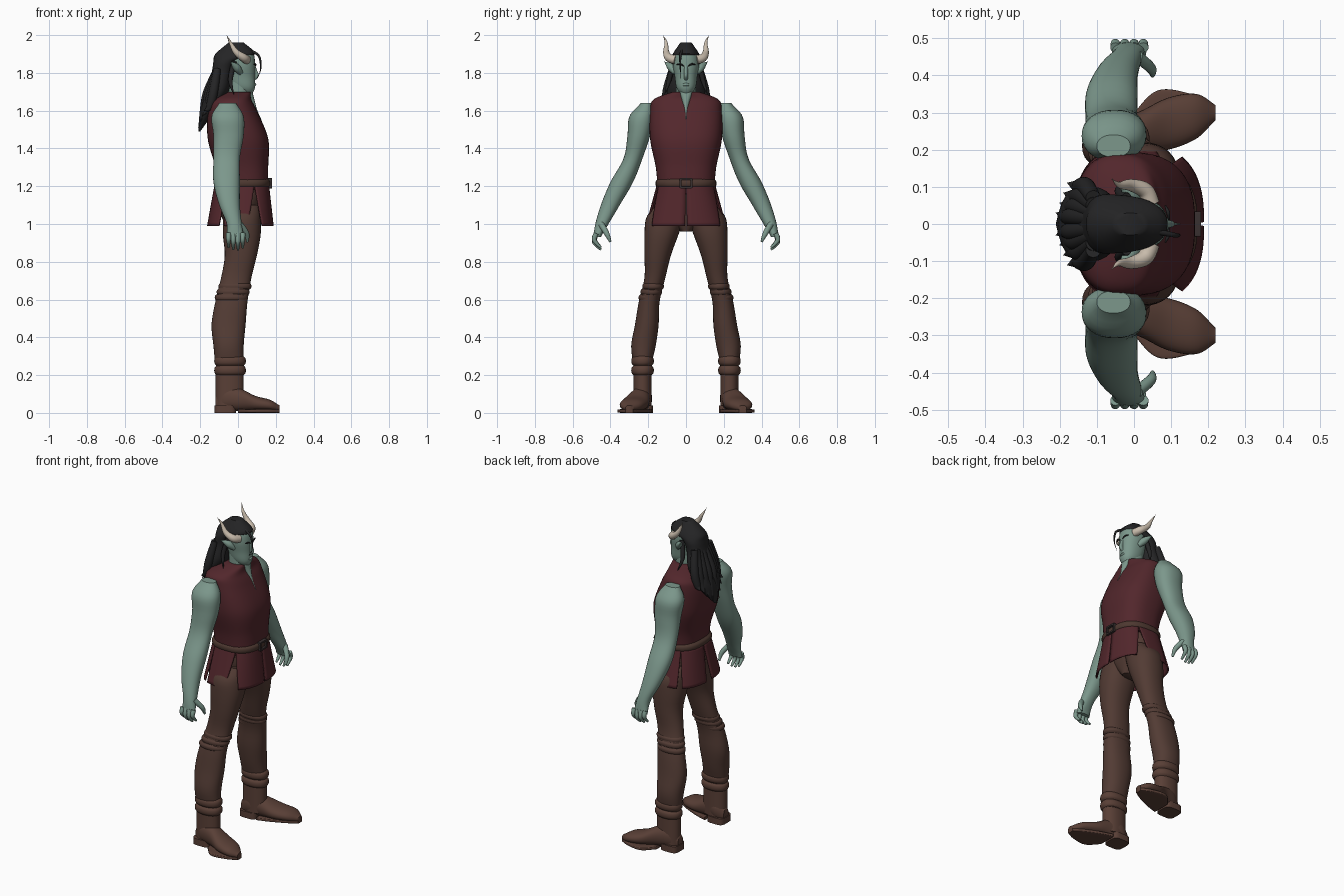
import bpy, bmesh, math
from mathutils import Vector

cube = bpy.data.objects.get("Cube")
if cube:
    bpy.data.objects.remove(cube)


def material(name, *rgb):
    made = bpy.data.materials.new(name)
    made.use_nodes = True
    made.diffuse_color = (*rgb, 1)
    shader = made.node_tree.nodes["Principled BSDF"]
    shader.inputs["Base Color"].default_value = (*rgb, 1)
    return made


skin = material("sage_skin", .2, .31, .26)
cloth = material("maroon_cloth", .085, .02, .025)
trouser = material("brown_trouser", .085, .044, .034)
leather = material("boot_leather", .1, .05, .037)
strap = material("belt_leather", .075, .04, .03)
black = material("black_hair", .018, .018, .019)
bone = material("pale_horn", .58, .5, .41)
metal = material("dark_metal", .04, .03, .03)


def along(values, t):
    """Smooth value at t (0 to 1) through evenly spaced knots; a single number is constant."""
    if not isinstance(values, tuple):
        return values
    last = len(values) - 1
    i = min(int(t * last), last - 1)
    u = t * last - i
    before, start, end, after = (values[max(0, min(last, i + k))] for k in (-1, 0, 1, 2))
    curve = 2 * before - 5 * start + 4 * end - after
    twist = 3 * (start - end) + after - before
    return start + u / 2 * (end - before + u * (curve + u * twist))


def finish(name, bm, mat):
    bmesh.ops.recalc_face_normals(bm, faces=bm.faces)
    mesh = bpy.data.meshes.new(name)
    bm.to_mesh(mesh)
    bm.free()
    mesh.materials.append(mat)
    part = bpy.data.objects.new(name, mesh)
    bpy.context.collection.objects.link(part)
    bpy.ops.object.select_all(action='DESELECT')
    bpy.context.view_layer.objects.active = part
    part.select_set(True)
    bpy.ops.object.shade_smooth_by_angle(angle=math.radians(50))
    return part


def join_rings(name, mat, rings):
    bm = bmesh.new()
    loops = [[bm.verts.new(point) for point in ring] for ring in rings]
    for low, high in zip(loops, loops[1:]):
        for i in range(len(low)):
            bm.faces.new((low[i - 1], low[i], high[i], high[i - 1]))
    bm.faces.new(loops[0])
    bm.faces.new(loops[-1])
    return finish(name, bm, mat)


def oval(low, high, inner, outer, angle, power):
    def squared(value):
        return math.copysign(abs(value) ** (2 / power), value) / 2
    return ((low + high) / 2 + (high - low) * squared(math.cos(angle)),
            (inner + outer) / 2 + (outer - inner) * squared(math.sin(angle)))


def loft(name, mat, span, front, back, outer, inner=None, side=1, power=2.2, axis="z", count=32):
    """Stack of ovals. Along x, front and back become the top and bottom edges."""
    rings = []
    for step in range(count + 1):
        t = step / count
        place, wide = along(span, t), along(outer, t)
        narrow = -wide if inner is None else along(inner, t)
        ring = []
        for i in range(count):
            p, y = oval(along(back, t), along(front, t), narrow, wide, math.tau * i / count, power)
            ring.append((p, y * side, place) if axis == "z" else (place, y * side, p))
        rings.append(ring)
    return join_rings(name, mat, rings)


def band(name, mat, z, half, front, back, outer, inner=None, side=1, power=2.2):
    """Rounded ring of material wrapped around a limb or the waist."""
    def rounded(edge, way):
        return (edge - way * half / 2, edge, edge, edge - way * half / 2)
    loft(name, mat, (z - half, z + half), rounded(front, 1), rounded(back, -1), rounded(outer, 1),
         None if inner is None else rounded(inner, -1), side, power)


def strand(name, mat, radius, *path, side=1, count=20):
    """Tapered tube through the path points."""
    x, y, z = (tuple(values) for values in zip(*path))
    points = [Vector((along(x, i / count), along(y, i / count) * side, along(z, i / count)))
              for i in range(count + 1)]
    rings = []
    for i, point in enumerate(points):
        heading = points[min(i + 1, count)] - points[max(i - 1, 0)]
        u = heading.cross(Vector((.3, 1, .1))).normalized()
        v = heading.cross(u).normalized()
        size = max(along(radius, i / count), .001)
        turns = [math.tau * k / count for k in range(count)]
        rings.append([point + size * (u * math.cos(a) + v * math.sin(a)) for a in turns])
    return join_rings(name, mat, rings)


def skirt_panel(name, side, top, bottom):
    """Flared cloth panel between two pairs of angles around the waist."""
    bm = bmesh.new()
    count = 12
    rows = []
    for j in range(count + 1):
        drop = j / count
        start, end = (a + (b - a) * drop for a, b in zip(top, bottom))
        wide = .15 + .06 * drop
        row = []
        for i in range(count + 1):
            angle = math.radians(start + (end - start) * i / count)
            x, y = oval(-.12 - .04 * drop, .16 + .025 * drop, -wide, wide, angle, 2.6)
            row.append(bm.verts.new((x, y * side, 1.21 - .22 * drop)))
        rows.append(row)
    for high, low in zip(rows, rows[1:]):
        for i in range(count):
            bm.faces.new((high[i], high[i + 1], low[i + 1], low[i]))
    thickness = finish(name, bm, cloth).modifiers.new("thickness", 'SOLIDIFY')
    thickness.thickness = .008
    thickness.offset = 0


# Torso and neck
loft("tunic", cloth, span=(1.18, 1.3, 1.45, 1.6, 1.66, 1.7), front=(.16, .16, .16, .1, .07, .07),
     back=(-.11, -.12, -.16, -.16, -.13, -.05), outer=(.15, .16, .19, .19, .17, .07), power=2.6, count=48)
loft("neck", skin, span=(1.6, 1.78), front=.06, back=-.05, outer=.052)
loft("neck_opening", skin, span=(1.55, 1.7), front=(.125, .095, .077), back=.04, outer=(.003, .015, .035))
loft("hips", trouser, span=(.96, 1.2), front=(.08, .12, .14), back=(-.05, -.1, -.11), outer=(.03, .14, .14))

# Head and face
loft("head", skin, span=(1.68, 1.95), front=(.07, .09, .09, .09, .08, .03),
     back=(.03, -.03, -.06, -.07, -.07, -.02), outer=(.02, .05, .06, .07, .06, .02))
loft("nose", skin, span=(1.76, 1.84), front=(.09, .11, .1, .09), back=.07, outer=.01)
loft("lips", skin, span=(1.725, 1.75), front=(.085, .097, .085), back=.07, outer=.018)

# Hair
loft("long_hair", black, span=(1.49, 1.6, 1.7, 1.8, 1.86, 1.9, 1.96),
     front=(-.2, -.12, -.05, -.03, 0, .09, .03), back=(-.21, -.2, -.17, -.14, -.13, -.12, -.05),
     outer=(.01, .09, .1, .08, .08, .07, .03))
strand("forelock", black, (.008, .005, 0), (.06, -.02, 1.92), (.11, -.03, 1.89), (.12, -.03, 1.82), (.1, -.03, 1.77))

# Belt and buckle
band("belt", strap, z=1.215, half=.026, front=.17, back=-.126, outer=.16, power=2.6)
for way in (-1, 1):
    edge = 1.216 + .022 * way
    loft("buckle_bar", metal, span=(.16, .18), front=edge + .005, back=edge - .005, outer=.034, axis="x", power=8)
    loft("buckle_post", metal, span=(.16, .18), front=1.24, back=1.19, outer=.034, inner=.024, side=way,
         axis="x", power=8)

for side, tag in ((1, "left_"), (-1, "right_")):
    # Brow, horn, ear and loose locks
    strand(tag + "brow", black, (.002, .005, .002), (.084, .05, 1.845), (.092, .03, 1.846), (.094, .01, 1.835), side=side)
    strand(tag + "horn", bone, (.024, .022, .016, .008, 0), (.045, .055, 1.87), (.03, .09, 1.88),
           (-.01, .105, 1.91), (-.04, .105, 1.96), (-.06, .122, 2), side=side)
    strand(tag + "ear", skin, (.014, .02, 0), (.015, .055, 1.8), (-.01, .08, 1.83), (-.04, .115, 1.86), side=side)
    strand(tag + "side_lock", black, (.014, .012, 0), (-.02, .07, 1.86), (-.04, .09, 1.76), (-.02, .115, 1.68), side=side)
    for k in range(4):
        y = .02 + .027 * k
        strand(tag + "back_lock", black, (.02, .024, .02, 0), (-.11, y * .7, 1.82), (-.16 + .01 * k, y, 1.7),
               (-.18 + .01 * k, y, 1.62), (-.21 + .01 * k, y + .01, 1.51 + .03 * k), side=side)

    # Arm and hand
    loft(tag + "arm", skin, span=(.93, 1.64), front=(.03, .02, .01, .01, .01, .03, .03, -.01),
         back=(-.06, -.06, -.1, -.13, -.13, -.13, -.14, -.1), outer=(.49, .48, .45, .4, .33, .31, .3, .24),
         inner=(.45, .41, .35, .28, .23, .19, .17, .18), side=side)
    for k in range(4):
        x = -.05 + .025 * k
        tip = .86 + .01 * abs(k - 1.6)
        strand(tag + "finger", skin, (.014, .012, .006), (x, .475, .95), (x, .485, tip + .04), (x, .45, tip), side=side)
    strand(tag + "thumb", skin, (.016, .014, .006), (.01, .45, 1), (.045, .42, .95), (.05, .4, .905), side=side)

    # Trouser leg with creases at the knee
    loft(tag + "leg", trouser, span=(.2, 1.1), front=(.03, .03, .03, .04, .05, .07, .1, .12, .12, .12),
         back=(-.1, -.12, -.13, -.14, -.12, -.09, -.07, -.08, -.08, -.08),
         outer=(.27, .28, .29, .27, .25, .22, .22, .22, .21, .16),
         inner=(.18, .18, .16, .145, .14, .11, .08, .04, .01, 0), side=side)
    for k in range(3):
        rise = .01 * k
        band(tag + "knee_crease", trouser, z=.61 + 3 * rise, half=.018, front=.05 + rise, back=rise - .122,
             outer=.25 - rise, inner=.138 - rise, side=side)

    # Boot
    for z in (.225, .275):
        band(tag + "boot_cuff", leather, z=z, half=.03, front=.04, back=-.124, outer=.288, inner=.172, side=side)
    loft(tag + "boot_shaft", leather, span=(.04, .24), front=.03, back=-.118, outer=.278, inner=.182, side=side)
    loft(tag + "foot", leather, span=(-.12, .22), front=(.09, .14, .13, .09, .07, .04), back=.01,
         outer=(.25, .28, .3, .34, .35, .32), inner=(.2, .18, .19, .2, .23, .28), side=side, axis="x")
    loft(tag + "sole", leather, span=(0, .22), front=.02, back=0, outer=(.3, .36, .35, .32),
         inner=(.18, .2, .24, .28), side=side, axis="x", power=6)
    loft(tag + "heel", leather, span=(0, .04), front=-.01, back=-.125, outer=.285, inner=.175, side=side, power=4)

    # Skirt panels, parted by slits
    skirt_panel(tag + "front_panel", side, top=(0, 68), bottom=(.5, 54))
    skirt_panel(tag + "side_panel", side, top=(68, 119), bottom=(83, 114))
    skirt_panel(tag + "back_panel", side, top=(119, 180), bottom=(125, 176))
